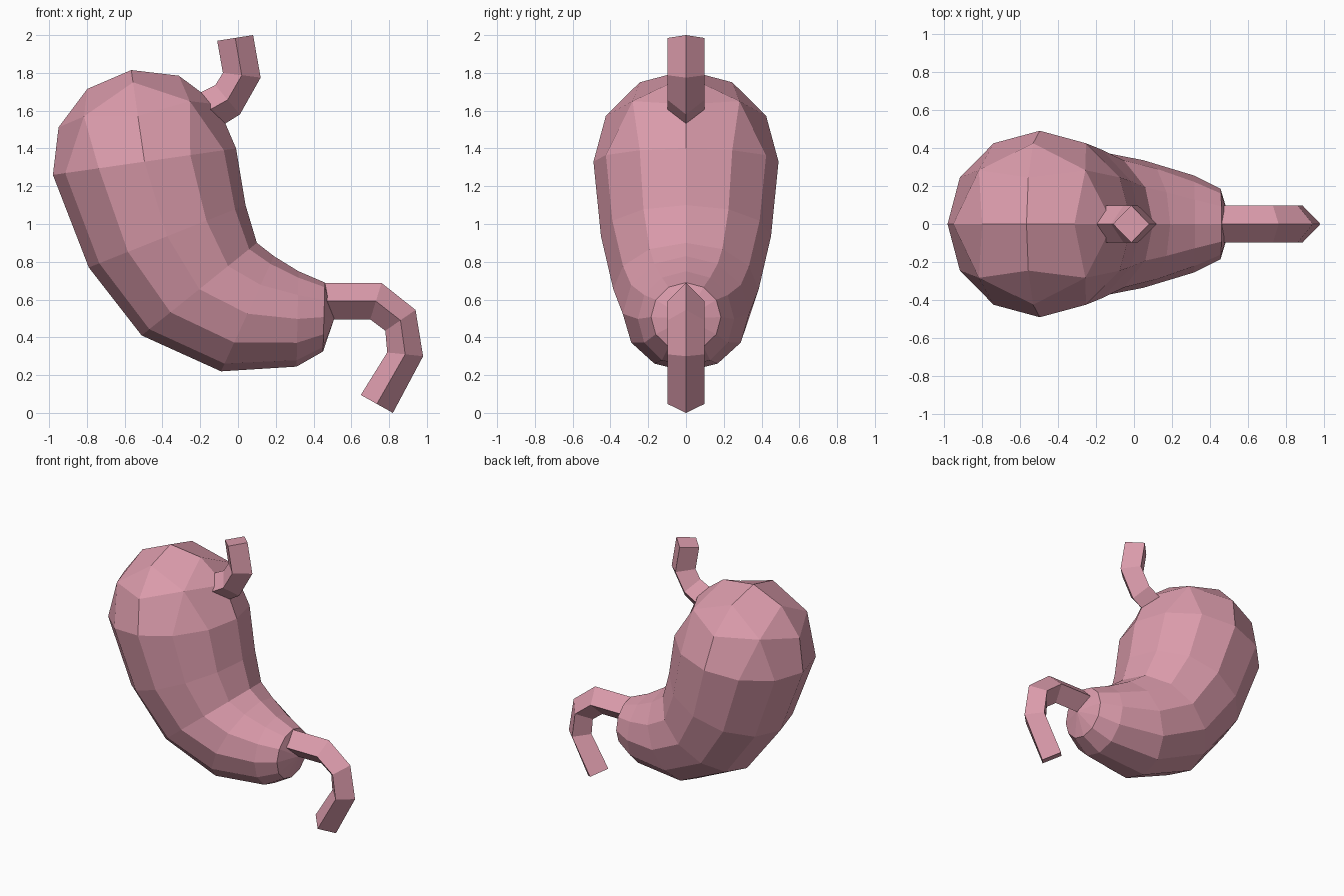
import bpy, bmesh, math
from mathutils import Vector

if "Cube" in bpy.data.objects:
    bpy.data.objects.remove(bpy.data.objects["Cube"])

pink = bpy.data.materials.new("tissue_pink")
pink.diffuse_color = (0.71, 0.33, 0.41, 1)
pink.use_nodes = True
pink.node_tree.nodes["Principled BSDF"].inputs["Base Color"].default_value = pink.diffuse_color


def ring(bm, outer, inner, width, sides):
    """Cross-section through two profile points, with half-width in y."""
    p, q = Vector((outer[0], 0, outer[1])), Vector((inner[0], 0, inner[1]))
    c, h = (p + q) / 2, (q - p) / 2
    out = []
    for k in range(sides):
        a = 2 * math.pi * k / sides
        out.append(bm.verts.new(c + h * math.cos(a) + Vector((0, width * math.sin(a), 0))))
    return out


def bridge(bm, rings):
    for a, b in zip(rings, rings[1:]):
        n = len(a)
        for k in range(n):
            bm.faces.new((a[k], a[(k + 1) % n], b[(k + 1) % n], b[k]))


def finish(bm, name):
    bmesh.ops.remove_doubles(bm, verts=bm.verts, dist=0.001)
    bmesh.ops.recalc_face_normals(bm, faces=bm.faces)
    me = bpy.data.meshes.new(name)
    bm.to_mesh(me)
    bm.free()
    me.materials.append(pink)
    bpy.context.collection.objects.link(bpy.data.objects.new(name, me))


# Stomach body: twelve-sided sections along the bend
bm = bmesh.new()
sections = [((-.98, 1.26), (-.01, 1.40), .49),
            ((-.79, .77), (.04, 1.10), .45),
            ((-.51, .41), (.10, .90), .385),
            ((-.09, .22), (.19, .83), .335),
            ((.31, .245), (.32, .75), .255),
            ((.45, .325), (.46, .69), .185)]
rings = [ring(bm, *s, 12) for s in sections]
bridge(bm, rings)
tip = bm.verts.new((.51, 0, .50))
for k in range(12):
    bm.faces.new((rings[-1][k], rings[-1][(k + 1) % 12], tip))

# Rounded top of the body: four sphere octants, each with one inner point
centre = Vector((-.495, 0, 1.33))
u, v, up = Vector((.485, 0, .07)), Vector((0, .49, 0)), Vector((-.07, 0, .485))
for a, b in ((u, v), (v, -u), (-u, -v), (-v, u)):
    corners = (a, b, up)
    new = lambda d: bm.verts.new(centre + d)
    mid = new((a + b + up) / math.sqrt(3))
    near = {}
    for i in range(3):
        for j in range(3):
            if i != j:
                near[i, j] = new(corners[i] * math.cos(math.pi / 6) + corners[j] * .5)
    for i in range(3):
        j, k = (i + 1) % 3, (i + 2) % 3
        bm.faces.new((new(corners[i]), near[i, j], mid, near[i, k]))
        bm.faces.new((near[i, j], near[j, i], mid))
finish(bm, "stomach_body")


# Four-sided tubes entering and leaving the body
def tube(name, pairs):
    bm = bmesh.new()
    rs = [ring(bm, p, q, .098, 4) for p, q in pairs]
    bridge(bm, rs)
    bm.faces.new(rs[0])
    bm.faces.new(rs[-1])
    finish(bm, name)


tube("inlet_tube", [((-.11, 1.97), (.08, 2.0)), ((-.08, 1.80), (.12, 1.775)),
                    ((-.12, 1.735), (.01, 1.58)), ((-.20, 1.695), (-.07, 1.53)),
                    ((-.29, 1.64), (-.20, 1.47))])
tube("outlet_tube", [((.36, .495), (.36, .688)), ((.70, .495), (.76, .688)),
                     ((.78, .435), (.94, .545)), ((.79, .32), (.98, .30)),
                     ((.65, .095), (.82, .0))])
